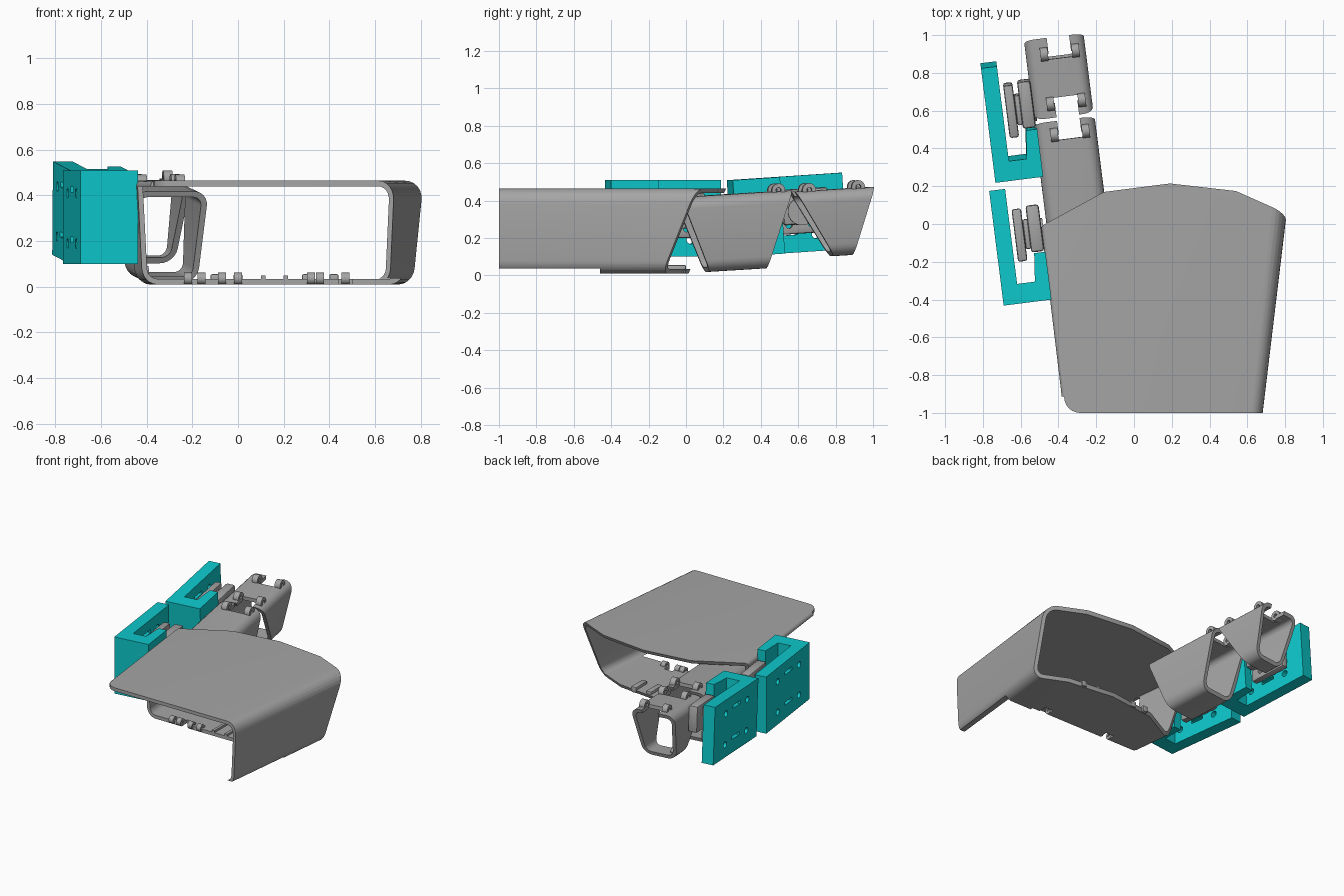
import bpy, bmesh
from math import sin, cos, pi, radians
from mathutils import Matrix, Vector

cube = bpy.data.objects.get("Cube")
if cube:
    bpy.data.objects.remove(cube, do_unlink=True)


def material(name, colour):
    m = bpy.data.materials.new(name)
    m.use_nodes = True
    m.diffuse_color = colour
    m.node_tree.nodes["Principled BSDF"].inputs["Base Color"].default_value = colour
    return m


GREY = material("grey plastic", (0.376, 0.376, 0.376, 1))
TEAL = material("teal plastic", (0.004, 0.58, 0.6, 1))


def make(name, bm, mat, frame=Matrix()):
    bmesh.ops.recalc_face_normals(bm, faces=bm.faces)
    me = bpy.data.meshes.new(name)
    bm.to_mesh(me)
    bm.free()
    me.transform(frame)
    me.materials.append(mat)
    ob = bpy.data.objects.new(name, me)
    bpy.context.collection.objects.link(ob)
    return ob


def activate(ob):
    bpy.ops.object.select_all(action='DESELECT')
    ob.select_set(True)
    bpy.context.view_layer.objects.active = ob


def cut(ob, cutter):
    cutter.hide_render = True
    mod = ob.modifiers.new("cut", 'BOOLEAN')
    mod.operation, mod.solver, mod.object = 'DIFFERENCE', 'EXACT', cutter
    activate(ob)
    bpy.ops.object.modifier_apply(modifier=mod.name)
    bpy.data.objects.remove(cutter, do_unlink=True)


def box(name, x, y, z, mat=GREY, frame=Matrix(), bevel=0):
    bm = bmesh.new()
    bmesh.ops.create_cube(bm, size=1)
    for v in bm.verts:
        v.co = [lo + (c + 0.5) * (hi - lo) for c, (lo, hi) in zip(v.co, (x, y, z))]
    if bevel:
        bmesh.ops.bevel(bm, geom=bm.edges[:], offset=bevel, segments=2, affect='EDGES', profile=0.5)
    return make(name, bm, mat, frame)


def rod(name, centre, radius, length, frame=Matrix(), mat=GREY):
    """Cylinder lying along x."""
    bm = bmesh.new()
    turn = Matrix.Translation(centre) @ Matrix.Rotation(pi / 2, 4, 'Y')
    bmesh.ops.create_cone(bm, cap_ends=True, segments=20, radius1=radius, radius2=radius,
                          depth=length, matrix=turn)
    return make(name, bm, mat, frame)


def prism(name, outline, z0, z1, mat=GREY, frame=Matrix(), lean=0):
    """Upright prism; lean shifts its base along y."""
    bm = bmesh.new()
    low = [bm.verts.new((x, y + lean, z0)) for x, y in outline]
    top = [bm.verts.new((x, y, z1)) for x, y in outline]
    bm.faces.new(low)
    bm.faces.new(top)
    n = len(outline)
    for i in range(n):
        j = (i + 1) % n
        bm.faces.new((low[i], low[j], top[j], top[i]))
    return make(name, bm, mat, frame)


def section(half, taper, z0, z1, radii, t=0.0):
    """Rounded cross-section, inset by t, narrowing toward its base."""
    pts = []
    corners = ((1, z1 - t, 0), (-1, z1 - t, 1), (-1, z0 + t, 2), (1, z0 + t, 3))
    for (side, z, q), r in zip(corners, radii):
        r = max(r - t, 0.004)
        up = 1 if q < 2 else -1
        for k in range(7):
            a = pi / 2 * (q + k / 6)
            px = side * (half - t - r) + r * cos(a)
            pz = z - up * r + r * sin(a)
            pts.append((px - side * taper * (z1 - pz) / (z1 - z0), pz))
    return pts


def tube(name, outer, inner, near, far, frame=Matrix(), flare=0.0):
    """Hollow shell between two sloping ends; near and far give y for a height."""
    bm = bmesh.new()
    rings = []
    for pts, end in ((outer, near), (outer, far), (inner, far), (inner, near)):
        rings.append([bm.verts.new((x * (1 + flare * end(z)), end(z), z)) for x, z in pts])
    n = len(outer)
    for a, b in zip(rings, rings[1:] + rings[:1]):
        for i in range(n):
            j = (i + 1) % n
            bm.faces.new((a[i], a[j], b[j], b[i]))
    return make(name, bm, GREY, frame)


# Palm shell: flared tube, trimmed to a roof, a right-hand side and a short floor
R = (0.085, 0.025, 0.07, 0.07)
palm_frame = Matrix.Translation((0.156, 0, 0))
palm = tube("palm_shell", section(0.65, 0.025, 0.01, 0.465, R), section(0.65, 0.025, 0.01, 0.465, R, 0.025),
            lambda z: -1.0, lambda z: 0.3, palm_frame, 0.186)
back = [(-0.8, -0.16), (-0.5, 0.0), (-0.16, 0.185), (0.19, 0.23), (0.54, 0.19), (0.81, 0.07),
        (1.1, -0.06), (1.1, 1), (-0.8, 1)]
cut(palm, prism("back_trim", back, -0.02, 0.5, lean=-0.23))
cut(palm, box("floor_trim", (-1, 1), (-1.1, -0.46), (-0.1, 0.036)))
cut(palm, box("side_trim", (-1, 0.5), (-1.1, -0.44), (-0.1, 0.439)))
arc = [(-0.285 - 0.085 * sin(a * pi / 12), -0.915 - 0.085 * cos(a * pi / 12)) for a in range(7)]
cut(palm, prism("corner_trim", arc + [(-0.5, -0.9), (-0.5, -1.1), (-0.285, -1.1)], 0.3, 0.6))
for x in (-0.12, 0.4):
    cut(palm, box("floor_notch", (x - 0.025, x + 0.04), (-0.5, -0.38), (-0.1, 0.1)))

# Hinge knuckles and a cable rail on the palm floor
for x in (-0.22, -0.16, -0.07, 0.0, 0.32, 0.36, 0.47):
    lug = rod("palm_knuckle", (x, -0.43, 0.036), 0.026, 0.035)
    cut(lug, rod("pin_hole", (x, -0.43, 0.036), 0.01, 0.1))
for x in (-0.1, 0.0, 0.3, 0.42):
    box("palm_back_lug", (x - 0.02, x + 0.02), (-0.13, 0.0), (0.012, 0.055), bevel=0.006)
for x in (0.1, 0.2):
    box("floor_rail", (x, x + 0.02), (-0.44, -0.05), (0.03, 0.05))

# Finger segments: tapered hollow links with hinge notches in the top
finger = (Matrix.Translation((-0.30, 0, 0)) @ Matrix.Rotation(radians(7.2), 4, 'Z')
          @ Matrix.Rotation(radians(3.5), 4, 'X'))


def link(name, taper, z0, z1, near, far, notches):
    def slope(ends):
        return lambda z: ends[0] + (ends[1] - ends[0]) * (z - z0) / (z1 - z0)
    r = (0.065,) * 4
    ob = tube(name, section(0.167, taper, z0, z1, r), section(0.167, taper, z0, z1, r, 0.026),
              slope(near), slope(far), finger)
    for v, way in notches:
        for half, start, depth in ((0.06, -0.2, 0.09), (0.09, 0.06, 0.09)):
            ys = sorted((v + way * start, v + way * depth))
            cut(ob, box("hinge_notch", (0.022 - half, 0.022 + half), ys, (z1 - 0.06, z1 + 0.1), frame=finger))
        for x in (-0.062, 0.106):
            spot = (x, v + way * 0.06, z1 + 0.005)
            lug = rod(name + "_knuckle", spot, 0.036, 0.04, finger)
            cut(lug, rod("pin_hole", spot, 0.014, 0.1, finger))
    # inner tendon guide
    rod(name + "_tendon_guide", (-0.08, (near[0] + far[0]) / 2, z0 + 0.04), 0.022, 0.04, finger)


link("near_finger_link", 0.03, 0.012, 0.42, (0.115, -0.02), (0.425, 0.582), [(0.57, -1)])
link("far_finger_link", 0.045, 0.055, 0.412, (0.79, 0.6), (0.895, 1.025), [(0.615, 1), (1.0, -1)])

# Teal side brackets with screw holes and slots, each holding a drive unit
hook = [(0, 0), (0.255, 0), (0.255, 0.255), (0.195, 0.255), (0.18, 0.105), (0.085, 0.105),
        (0.085, 0.612), (0, 0.612)]
for label, spot, pitch in (("palm", (-0.69, -0.432, 0.1), 0), ("finger", (-0.737, 0.245, 0.1), 3.8)):
    frame = (Matrix.Translation(spot) @ Matrix.Rotation(radians(7.2), 4, 'Z')
             @ Matrix.Rotation(radians(pitch), 4, 'X'))
    bracket = prism(label + "_bracket", hook, 0, 0.41, TEAL, frame)
    for z in (0.09, 0.31):
        for v in (0.15, 0.45):
            cut(bracket, rod("screw_hole", (0.03, v, z), 0.022, 0.2, frame, TEAL))
        cut(bracket, box("slot", (-0.05, 0.13), (0.25, 0.35), (z + 0.005, z + 0.028), TEAL, frame))
    plate = box(label + "_drive_plate", (0.105, 0.155), (0.22, 0.5), (0.1, 0.34), GREY, frame, 0.012)
    for v in (0.3, 0.42):
        cut(plate, rod("plate_hole", (0.13, v, 0.15), 0.018, 0.2, frame))
    box(label + "_drive_link", (0.155, 0.185), (0.28, 0.44), (0.16, 0.32), GREY, frame, 0.01)
    box(label + "_drive_block", (0.18, 0.25), (0.26, 0.51), (0.15, 0.34), GREY, frame, 0.015)
    rod(label + "_drive_hub", (0.2, 0.36, 0.22), 0.075, 0.12, frame)

# Soft shading with crisp edges
for ob in bpy.context.scene.objects:
    if ob.type == 'MESH':
        activate(ob)
        bpy.ops.object.shade_smooth_by_angle(angle=radians(32))
